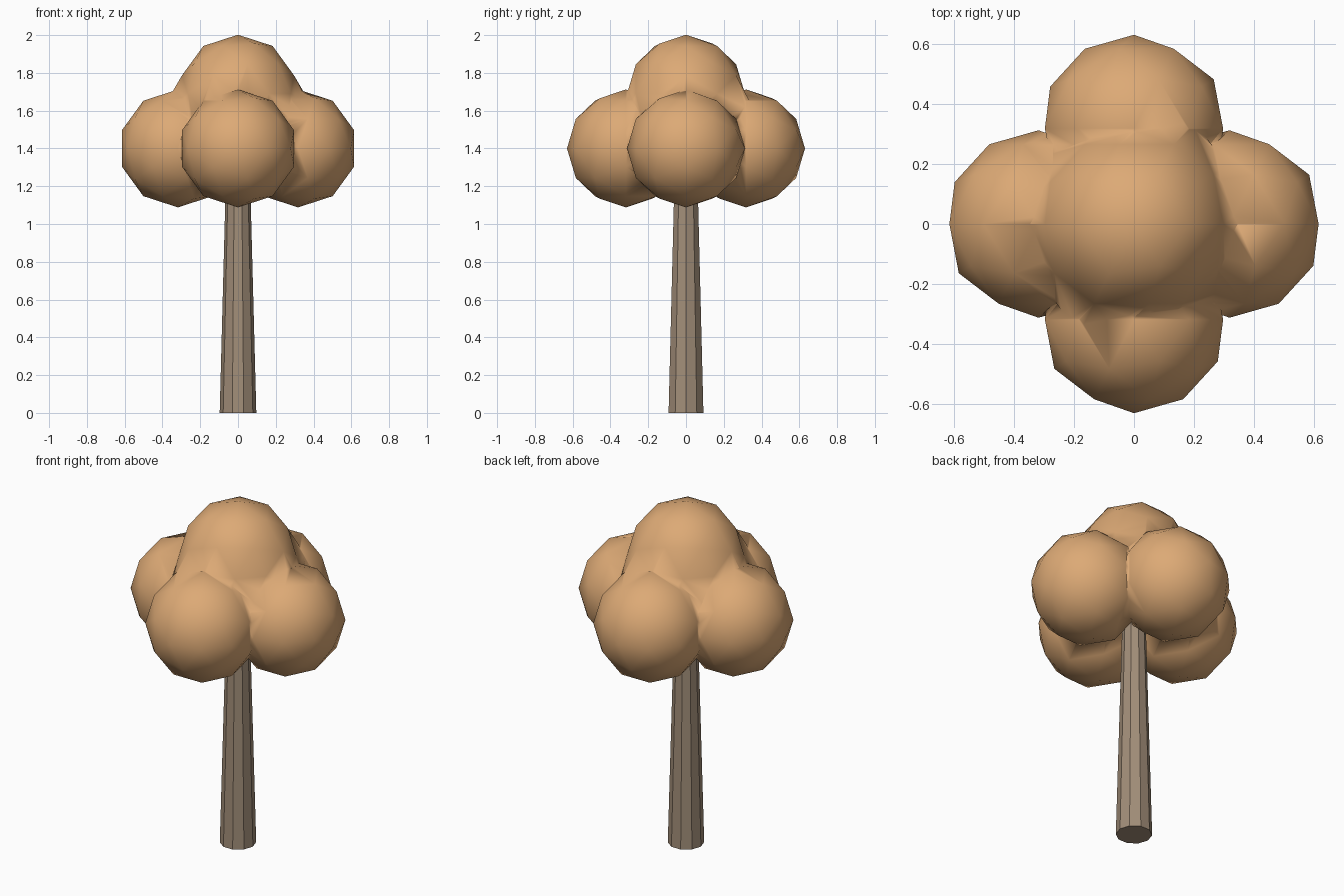
import bpy, math

if "Cube" in bpy.data.objects:
    bpy.data.objects.remove(bpy.data.objects["Cube"])


def material(name, rgb):
    m = bpy.data.materials.new(name)
    m.diffuse_color = (*rgb, 1)
    m.use_nodes = True
    m.node_tree.nodes["Principled BSDF"].inputs["Base Color"].default_value = m.diffuse_color
    return m


LEAF = material("leaf_tan", (0.72, 0.40, 0.18))
BARK = material("bark_brown", (0.36, 0.27, 0.19))
R, RING, MID, TOP = 0.312, 0.318, 1.4, 1.69


def ball(name, loc):
    bpy.ops.mesh.primitive_ico_sphere_add(subdivisions=2, radius=R, location=loc,
                                          rotation=(math.pi / 2, 0, 0))
    ob = bpy.context.object
    ob.name = name
    bpy.ops.object.transform_apply(location=True, rotation=True, scale=True)
    return ob


# Crown: top ball whose lower half flares out into the side lobes
crown = ball("crown", (0, 0, TOP))
for v in crown.data.vertices:
    if v.co.z < TOP - 0.05:
        v.co.x *= 1.38
        v.co.y *= 1.38

# Four side lobes fused into the crown
for i, (x, y) in enumerate([(1, 0), (0, 1), (-1, 0), (0, -1)]):
    lobe = ball(f"lobe_{i}", (x * RING, y * RING, MID))
    bpy.context.view_layer.objects.active = crown
    mod = crown.modifiers.new("fuse", 'BOOLEAN')
    mod.operation = 'UNION'
    mod.solver = 'EXACT'
    mod.object = lobe
    bpy.ops.object.modifier_apply(modifier=mod.name)
    bpy.data.objects.remove(lobe)

crown.data.materials.clear()
crown.data.materials.append(LEAF)
for p in crown.data.polygons:
    p.use_smooth = True

# Tapered ten-sided trunk
bpy.ops.mesh.primitive_cone_add(vertices=10, radius1=0.097, radius2=0.06, depth=1.4,
                                location=(0, 0, 0.7), rotation=(0, 0, math.pi / 2))
trunk = bpy.context.object
trunk.name = "trunk"
trunk.data.materials.append(BARK)
